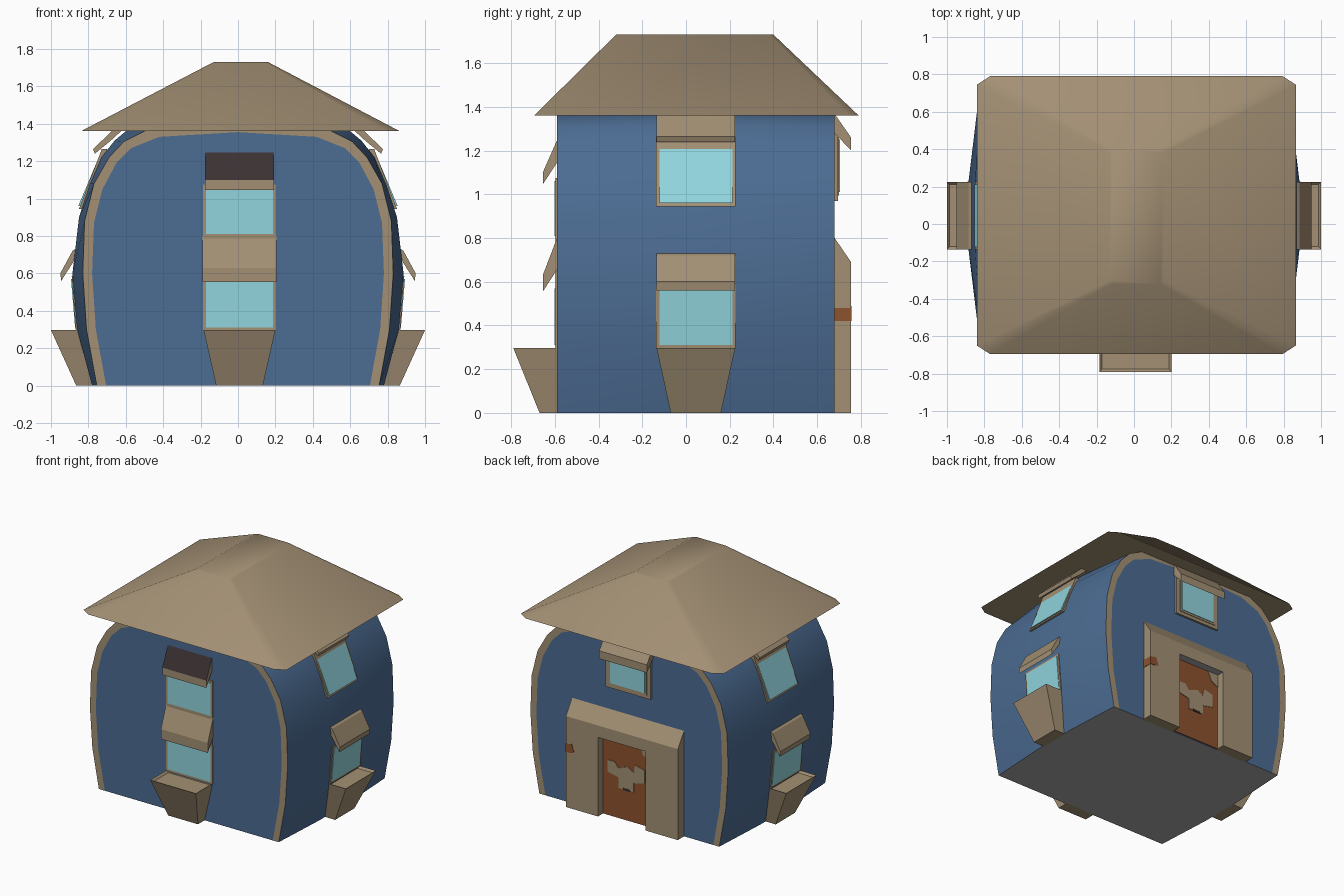
import bpy, bmesh, math

if "Cube" in bpy.data.objects:
    bpy.data.objects.remove(bpy.data.objects["Cube"])


def mat(name, rgb):
    m = bpy.data.materials.new(name)
    m.diffuse_color = (*rgb, 1)
    m.use_nodes = True
    m.node_tree.nodes["Principled BSDF"].inputs["Base Color"].default_value = m.diffuse_color
    return m


TAN, BLUE, GLASS, DARK, RUST, GREY = MATS = [
    mat("tan", (0.366, 0.278, 0.175)), mat("blue", (0.072, 0.150, 0.290)),
    mat("glass", (0.283, 0.665, 0.73)), mat("dark_brown", (0.045, 0.031, 0.033)),
    mat("rust", (0.27, 0.085, 0.027)), mat("grey", (0.40, 0.40, 0.40))]


def finish(name, bm, smooth=None):
    bmesh.ops.remove_doubles(bm, verts=bm.verts, dist=0.0001)
    bmesh.ops.recalc_face_normals(bm, faces=bm.faces)
    for f in bm.faces:
        f.smooth = smooth is not None
    me = bpy.data.meshes.new(name)
    bm.to_mesh(me)
    bm.free()
    for m in MATS:
        me.materials.append(m)
    if smooth is not None:
        me.set_sharp_from_angle(angle=math.radians(smooth))
    ob = bpy.data.objects.new(name, me)
    bpy.context.collection.objects.link(ob)
    return ob


# each wall side maps (along wall, outward, height) to world
SIDES = {
    "front": lambda u, o, z: (u + 0.008, -o, z),
    "back": lambda u, o, z: (u, o, z),
    "right": lambda u, o, z: (o, u + 0.045, z),
    "left": lambda u, o, z: (-o, u + 0.045, z)}


def prism(name, side, pts, hw, m=TAN, special=None, centre=0, inset=None):
    """Profile of (out, height[, half width]) extruded along the wall."""
    bm = bmesh.new()
    loops = []
    for s in (-1, 1):
        loops.append([bm.verts.new(SIDES[side](centre + s * (p[2] if len(p) > 2 else hw), p[0], p[1]))
                      for p in pts])
    n = len(pts)
    faces = [bm.faces.new([loops[0][i], loops[0][(i + 1) % n], loops[1][(i + 1) % n], loops[1][i]])
             for i in range(n)]
    faces += [bm.faces.new(lp) for lp in loops]
    for i, f in enumerate(faces):
        f.material_index = MATS.index((special or {}).get(i, m))
    bmesh.ops.recalc_face_normals(bm, faces=bm.faces)
    if inset is not None:
        bmesh.ops.inset_region(bm, faces=[faces[inset]], thickness=0.02, depth=-0.015)
    return finish(f"{side}_{name}", bm)


def plate(name, side, outline, out, m, thick=0.006):
    """Flat outline of (along, height) on a wall."""
    bm = bmesh.new()
    f = bm.faces.new([bm.verts.new(SIDES[side](u, out, z)) for u, z in outline])
    ex = bmesh.ops.extrude_face_region(bm, geom=[f])["geom"]
    for v in ex:
        if isinstance(v, bmesh.types.BMVert):
            v.co.y += thick
    for f in bm.faces:
        f.material_index = MATS.index(m)
    return finish(f"{side}_{name}", bm)


def window(name, side, o1, z1, o2, z2, hw):
    """Frame plate with a glass plate on it, following the wall slope."""
    prism(name + "_frame", side, [(o1 - .03, z1 - .015), (o1, z1 - .015), (o2, z2 + .015), (o2 - .03, z2 + .015)], hw + .015)
    prism(name + "_glass", side, [(o1 - .01, z1), (o1 + .004, z1), (o2 + .004, z2), (o2 - .01, z2)], hw, GLASS)


# barrel shaped body: end profile, panel inside the trim, bulging middle
END = [(.755, 0), (.81, .3), (.83, .6), (.82, .88), (.77, 1.08), (.69, 1.22), (.61, 1.305), (.5, 1.36)]
PANEL = [(.705, 0), (.76, .3), (.78, .6), (.77, .87), (.725, 1.05), (.65, 1.19), (.57, 1.27), (.42, 1.33)]
MID = [(.78, 0), (.86, .3), (.885, .6), (.85, .9), (.79, 1.08), (.73, 1.22), (.66, 1.31), (.6, 1.36)]


def ring(bm, prof, y, top):
    pts = prof + [(0, top)] + [(-x, z) for x, z in reversed(prof)]
    return [bm.verts.new((x, y, z)) for x, z in pts]


def strip(bm, a, b, m, close=False):
    n = len(a)
    for i in range(n if close else n - 1):
        j = (i + 1) % n
        bm.faces.new([a[i], a[j], b[j], b[i]]).material_index = MATS.index(m)


bm = bmesh.new()
rings = [ring(bm, p, y, 1.375) for p, y in ((END, -.59), (MID, -.135), (MID, .225), (END, .68))]
for a, b in zip(rings, rings[1:]):
    strip(bm, a, b, BLUE)
    bm.faces.new([a[0], a[-1], b[-1], b[0]]).material_index = MATS.index(GREY)
for r, y in ((rings[0], -.59), (rings[-1], .68)):
    inner = ring(bm, PANEL, y, 1.355)
    strip(bm, r, inner, TAN)
    bm.faces.new(inner).material_index = MATS.index(BLUE)
finish("house_body", bm, 35)


# hipped roof with clipped corners
def clipped(bm, x0, x1, y0, y1, c, d, z):
    pts = [(x0 + c, y0), (x1 - c, y0), (x1, y0 + d), (x1, y1 - d),
           (x1 - c, y1), (x0 + c, y1), (x0, y1 - d), (x0, y0 + d)]
    return [bm.verts.new((x, y, z)) for x, y in pts]


bm = bmesh.new()
eave = clipped(bm, -.84, .865, -.695, .79, .07, .045, 1.36)
top = clipped(bm, -.13, .16, -.32, .40, .02, .02, 1.73)
strip(bm, eave, top, TAN, True)
bm.faces.new(top)
bm.faces.new(eave)
finish("roof", bm, 60)

# front windows, awnings and planter
window("lower_window", "front", .597, .31, .597, .57, .18)
window("upper_window", "front", .597, .81, .597, 1.06, .18)
prism("lower_awning", "front", [(.58, .81), (.59, .80), (.655, .63), (.655, .555), (.58, .67)], .197)
prism("upper_awning", "front", [(.58, 1.27), (.655, 1.10), (.655, 1.045), (.58, 1.16)], .185, special={0: DARK})
prism("mid_panel", "front", [(.58, .55), (.596, .55), (.596, .81), (.58, .81)], .19)
prism("planter", "front", [(.58, 0, .125), (.67, 0, .125), (.79, .297, .192), (.58, .297, .192)], 0, inset=2)

# both side walls
for s in ("right", "left"):
    window("lower_window", s, .867, .31, .889, .57, .167)
    window("upper_window", s, .85, .96, .728, 1.25, .167)
    prism("lower_awning", s, [(.87, .73), (.885, .72), (.95, .60), (.945, .56), (.875, .67)], .18)
    prism("upper_awning", s, [(.62, 1.365), (.675, 1.36), (.775, 1.265), (.765, 1.24), (.68, 1.31)], .18,
          special={3: GREY})
    prism("planter", s, [(.77, 0, .115), (.865, 0, .115), (1.0, .297, .18), (.83, .297, .18)], 0, inset=2)

# back window and awning
window("upper_window", "back", .70, 1.01, .70, 1.25, .145)
prism("window_surround", "back", [(.67, .97), (.696, .97), (.696, 1.3), (.67, 1.3)], .19)
prism("upper_awning", "back", [(.67, 1.36), (.685, 1.36), (.755, 1.26), (.755, 1.20), (.67, 1.29)], .20)

# doorway: pillars, sloped lintel, door
for nm, c in (("left_pillar", .345), ("right_pillar", -.325)):
    prism(nm, "back", [(.67, 0), (.755, 0), (.755, .61), (.67, .61)], .135, centre=c)
prism("door_lintel", "back", [(.67, .60), (.755, .60), (.755, .69), (.68, .80), (.67, .80)], .47, special={0: GREY}, centre=.01)
plate("door", "back", [(-.2, 0), (.22, 0), (.22, .61), (-.2, .61)], .688, RUST)

# worn patches on the doorway
plate("door_patch", "back", [(.17, .42), (.11, .42), (.08, .38), (0, .41), (-.05, .38), (-.06, .44), (-.14, .42),
                             (-.14, .32), (-.05, .30), (-.05, .23), (.08, .23), (.08, .31), (.17, .33)], .692, TAN)
plate("door_top_patch", "back", [(-.19, .60), (-.19, .50), (-.13, .53), (-.1, .60)], .692, TAN)
plate("door_latch", "back", [(-.02, .225), (.04, .225), (.04, .24), (-.02, .24)], .695, DARK)
plate("pillar_patch", "back", [(.41, .43), (.44, .42), (.482, .42), (.482, .48), (.43, .49)], .752, RUST)
prism("pillar_side_patch", "back", [(.675, .42), (.756, .42), (.756, .48), (.675, .48)], .003, RUST, centre=.48)
